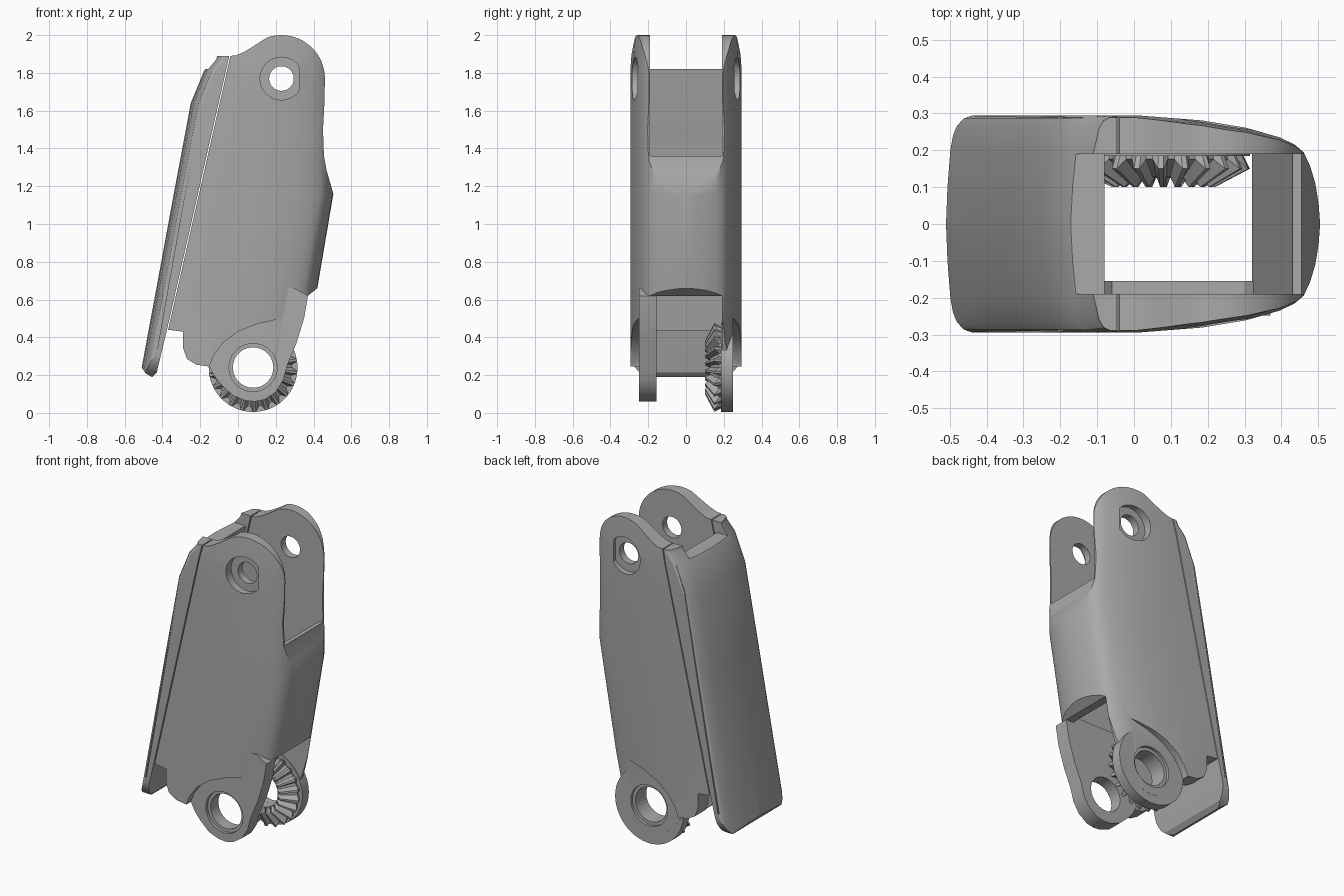
import bpy, bmesh, math

cube = bpy.data.objects.get("Cube")
if cube:
    bpy.data.objects.remove(cube, do_unlink=True)

grey = bpy.data.materials.new("plain_grey")
grey.use_nodes = True
grey.diffuse_color = (0.4, 0.4, 0.4, 1)
grey.node_tree.nodes["Principled BSDF"].inputs["Base Color"].default_value = (0.4, 0.4, 0.4, 1)


def rings_to_object(name, rings, closed=False):
    """Skin a list of equal-length closed rings; cap the ends unless closed."""
    bm = bmesh.new()
    vs = [[bm.verts.new(p) for p in ring] for ring in rings]
    n = len(rings[0])
    pairs = list(zip(vs, vs[1:])) + ([(vs[-1], vs[0])] if closed else [])
    for a, b in pairs:
        for i in range(n):
            j = (i + 1) % n
            bm.faces.new((a[i], a[j], b[j], b[i]))
    if not closed:
        bm.faces.new(vs[0])
        bm.faces.new(vs[-1])
    bmesh.ops.recalc_face_normals(bm, faces=bm.faces)
    mesh = bpy.data.meshes.new(name)
    bm.to_mesh(mesh)
    bm.free()
    mesh.materials.append(grey)
    ob = bpy.data.objects.new(name, mesh)
    bpy.context.collection.objects.link(ob)
    return ob


def prism(name, pts, y0, y1):
    """Extrude an (x, z) outline along y."""
    return rings_to_object(name, [[(x, y, z) for x, z in pts] for y in (y0, y1)])


def arc(cx, cz, r, a0=0, a1=360, n=48):
    steps = n if a1 - a0 == 360 else n + 1
    angles = [math.radians(a0 + (a1 - a0) * i / n) for i in range(steps)]
    return [(cx + r * math.cos(a), cz + r * math.sin(a)) for a in angles]


def activate(ob):
    bpy.ops.object.select_all(action="DESELECT")
    bpy.context.view_layer.objects.active = ob
    ob.select_set(True)


def combine(ob, other, operation="DIFFERENCE"):
    """Apply a boolean and discard the helper."""
    activate(ob)
    mod = ob.modifiers.new("cut", "BOOLEAN")
    mod.operation, mod.solver, mod.object = operation, "EXACT", other
    bpy.ops.object.modifier_apply(modifier="cut")
    bpy.data.objects.remove(other, do_unlink=True)


def hull(name):
    """Leaning outer skin with a domed front and a rounded back."""
    levels = [(-0.05, -0.564, 0.30, 1), (0.66, -0.432, 0.42, 1), (1.16, -0.34, 0.505, 1),
              (1.64, -0.25, 0.505, 1), (1.81, -0.18, 0.505, 1), (1.87, -0.13, 0.505, 0.985),
              (1.94, -0.11, 0.505, 0.97), (2.05, -0.1, 0.505, 0.93)]
    front = [(0, 0), (0.004, 0.055), (0.013, 0.11), (0.028, 0.16), (0.045, 0.195), (0.07, 0.216),
             (0.11, 0.235), (0.2, 0.261), (0.32, 0.281), (0.5, 0.295)]
    back = [(0.06, 0.295), (0.042, 0.286), (0.03, 0.265), (0.015, 0.2), (0.005, 0.1), (0, 0)]
    rings = []
    for z, left, right, w in levels:
        half = [(right - d, y * w) for d, y in front] + [(left + d, y * w) for d, y in back]
        other = [(x, -y) for x, y in reversed(half[1:-1])]
        rings.append([(x, y, z) for x, y in half + other])
    return rings_to_object(name, rings)


def cavity():
    return prism("cavity", [(-0.40, -0.1), (0.7, -0.1), (0.7, 0.62), (0.32, 0.62), (0.43, 1.36),
                            (0.8, 1.36), (0.8, 2.2), (-0.4, 2.2), (-0.4, 1.82), (-0.08, 1.82)],
                 -0.19, 0.19)


PIVOT = (0.08, 0.24)
TOP = (0.23, 1.77)
ear_edge = [(-0.15, 0.245), (-0.125, 0.195), (-0.085, 0.145), (-0.025, 0.09), (0.04, 0.065),
            (0.09, 0.06), (0.14, 0.07), (0.2, 0.11), (0.24, 0.175), (0.26, 0.25),
            (0.31, 0.37), (0.35, 0.5), (0.37, 0.62)]

# Main shell with upper lugs, windows and lower lugs
shell = hull("main_shell")
outline = ([(-0.37, 0.44), (-0.29, 0.43), (-0.29, 0.34), (-0.27, 0.285), (-0.22, 0.255)] + ear_edge
           + [(0.42, 0.66), (0.505, 1.16), (0.47, 1.28), (0.455, 1.36), (0.45, 1.5), (0.458, 1.65)]
           + arc(*TOP, 0.23, 0, 110, 20)
           + [(0.08, 1.94), (0.03, 1.91), (-0.01, 1.893), (-0.04, 1.89)])
combine(shell, prism("outline", outline, -0.5, 0.5), "INTERSECT")
combine(shell, cavity())

# Recess the cheeks around the lower pivot
recess = [(-0.15, -0.1), (-0.15, 0.25), (-0.13, 0.3), (-0.08, 0.37), (0, 0.43), (0.1, 0.47),
          (0.23, 0.5), (0.6, 0.54), (0.6, -0.1)]
for s in (-1, 1):
    combine(shell, prism("recess", recess, s * 0.25, s * 0.5))

# Upper pivot holes with D-shaped counterbores
combine(shell, prism("hole", arc(*TOP, 0.065), -0.5, 0.5))
d_shape = [(min(x, TOP[0] + 0.092), z) for x, z in arc(*TOP, 0.113)]
for s in (-1, 1):
    combine(shell, prism("counterbore", d_shape, s * 0.235, s * 0.5))

# Inner thickening of the front lug, round rear lug
front_lug = prism("front_lug", ear_edge + [(0.3, 0.66), (-0.06, 0.66), (-0.1, 0.35)], -0.248, -0.155)
rear_lug = prism("rear_lug", arc(*PIVOT, 0.235, n=64), 0.185, 0.249)
for ob in (shell, front_lug, rear_lug):
    combine(ob, prism("bore", arc(*PIVOT, 0.107), -0.5, 0.5))
    for s in (-1, 1):
        combine(ob, prism("bore_step", arc(*PIVOT, 0.127), s * 0.232, s * 0.5))

# Back cover with rounded lower corners
cover = hull("back_cover")
strip = [(-0.7, 0.24), (-0.51, 0.24), (-0.49, 0.21), (-0.455, 0.19), (-0.43, 0.215),
         (-0.376, 0.44), (-0.046, 1.89), (-0.11, 1.89), (-0.3, 1.87), (-0.7, 1.8)]
combine(cover, prism("strip", strip, -0.5, 0.5), "INTERSECT")
combine(cover, cavity())
yz = (arc(-0.16, 0.32, 0.135, 180, 270, 10) + arc(0.16, 0.32, 0.135, 270, 360, 10)
      + [(0.33, 0.6), (0.33, 2.2), (-0.33, 2.2), (-0.33, 0.6)])
corners = rings_to_object("corners", [[(x, y, z) for y, z in yz] for x in (-0.9, 0.9)])
combine(cover, corners, "INTERSECT")

# Thin groove along each side of the cover
groove = [(-0.435, 0.34), (-0.427, 0.34), (-0.192, 1.66), (-0.122, 1.84), (-0.13, 1.84), (-0.2, 1.66)]
for s in (-1, 1):
    combine(cover, prism("groove", groove, s * 0.287, s * 0.5))

# Bevel gear on the inside of the rear lug
TEETH = 22
tip = [(0.107, 0.125), (0.14, 0.1), (0.235, 0.15), (0.215, 0.19), (0.107, 0.19)]
root = [(0.107, 0.125), (0.132, 0.128), (0.207, 0.176), (0.207, 0.19), (0.107, 0.19)]
rings = []
for i in range(TEETH):
    for frac, section in ((0, root), (0.3, root), (0.5, tip), (0.72, tip)):
        a = 2 * math.pi * (i + frac) / TEETH
        rings.append([(PIVOT[0] + r * math.cos(a), y, PIVOT[1] + r * math.sin(a)) for r, y in section])
gear = rings_to_object("bevel_gear", rings, closed=True)

for ob, angle in ((shell, 25), (cover, 25), (front_lug, 25), (rear_lug, 25), (gear, 15)):
    activate(ob)
    bpy.ops.object.shade_smooth_by_angle(angle=math.radians(angle))
